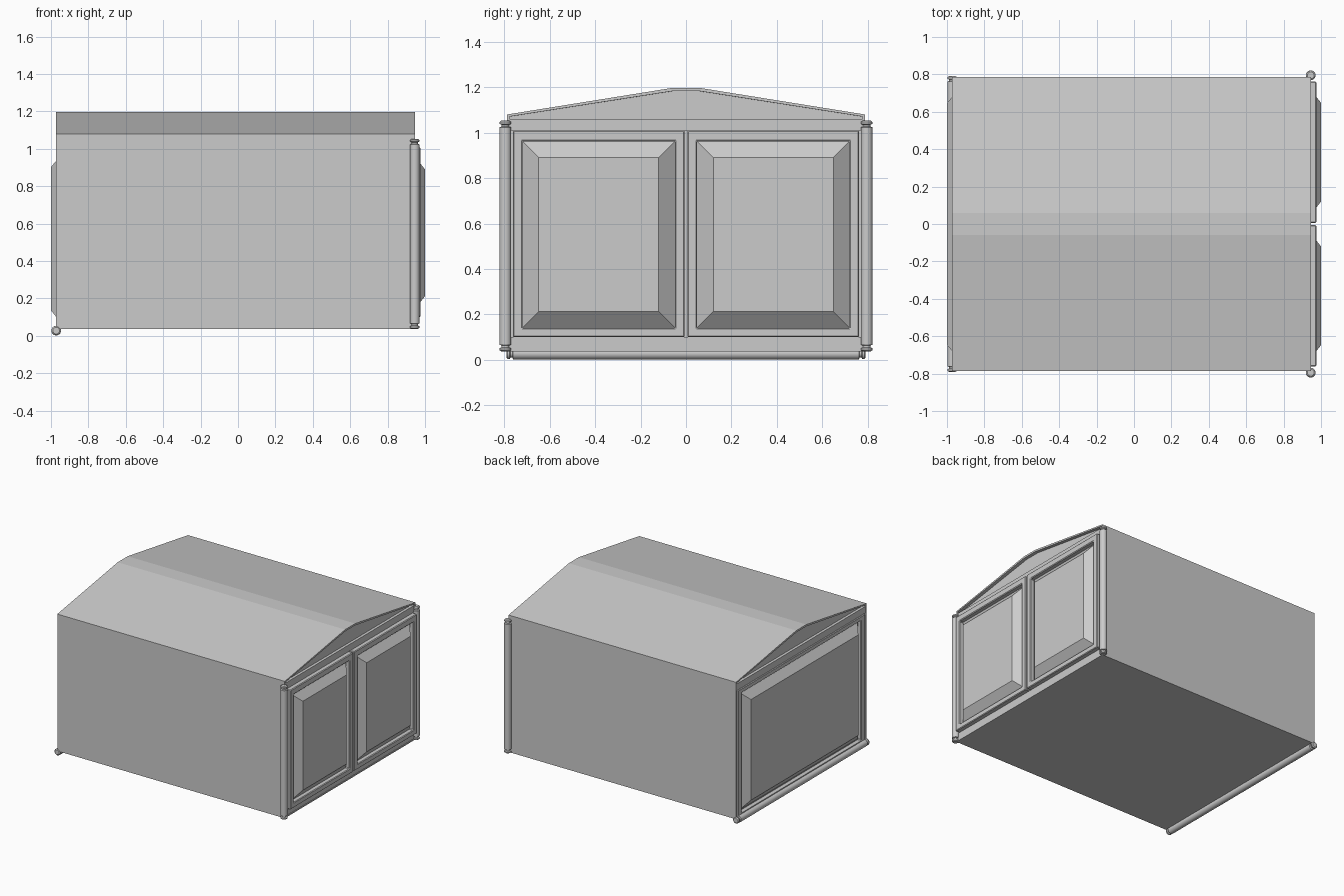
import bpy, bmesh, math
from mathutils import Matrix, Vector

if "Cube" in bpy.data.objects:
    bpy.data.objects.remove(bpy.data.objects["Cube"], do_unlink=True)

grey = bpy.data.materials.new("plain grey")
grey.use_nodes = True
colour = (0.6, 0.6, 0.6, 1)
grey.diffuse_color = colour
grey.node_tree.nodes["Principled BSDF"].inputs["Base Color"].default_value = colour


def finish(name, bm, smooth=False):
    bmesh.ops.recalc_face_normals(bm, faces=bm.faces)
    mesh = bpy.data.meshes.new(name)
    bm.to_mesh(mesh)
    bm.free()
    mesh.materials.append(grey)
    obj = bpy.data.objects.new(name, mesh)
    bpy.context.collection.objects.link(obj)
    if smooth:
        bpy.ops.object.select_all(action="DESELECT")
        obj.select_set(True)
        bpy.context.view_layer.objects.active = obj
        bpy.ops.object.shade_smooth_by_angle(angle=math.radians(35))
    return obj


def loop(bm, x, points):
    return [bm.verts.new((x, y, z)) for y, z in points]


def bridge(bm, a, b):
    for i in range(len(a)):
        j = (i + 1) % len(a)
        bm.faces.new((a[i], a[j], b[j], b[i]))


def rect(y0, y1, z0, z1, inset=0):
    return [(y0 + inset, z0 + inset), (y1 - inset, z0 + inset),
            (y1 - inset, z1 - inset), (y0 + inset, z1 - inset)]


def loft(name, sections):
    """Closed solid through (x, outline) sections."""
    bm = bmesh.new()
    loops = [loop(bm, x, pts) for x, pts in sections]
    for a, b in zip(loops, loops[1:]):
        bridge(bm, a, b)
    bm.faces.new(loops[0])
    bm.faces.new(loops[-1])
    return finish(name, bm)


def frame(name, outer, inner, back, front):
    """Rectangular frame with an open middle."""
    bm = bmesh.new()
    loops = [loop(bm, x, p) for x, p in
             ((back, outer), (front, outer), (front, inner), (back, inner))]
    for i in range(4):
        bridge(bm, loops[i], loops[(i + 1) % 4])
    obj = finish(name, bm)
    bevel = obj.modifiers.new("soft edge", "BEVEL")
    bevel.width = 0.005
    bevel.segments = 1


def door(name, s, outer, opening, back, front, face):
    """Frame around a raised panel with sloped borders; s is the end it faces."""
    frame(name + "_frame", rect(*outer), rect(*opening), s * back, s * front)
    loft(name + "_panel", [(s * back, rect(*opening)), (s * (front - 0.033), rect(*opening)),
                           (s * face, rect(*opening, inset=0.072))])


def rod(name, length, matrix):
    """Turned hinge rod with a neck and a collar at each end."""
    h = length / 2
    half = [(0, h), (0.018, h), (0.025, h - 0.005), (0.025, h - 0.014), (0.017, h - 0.018),
            (0.017, h - 0.026), (0.026, h - 0.029)]
    profile = half + [(r, -z) for r, z in reversed(half)]
    bm = bmesh.new()
    verts = [bm.verts.new((r, 0, z)) for r, z in profile]
    edges = [bm.edges.new(p) for p in zip(verts, verts[1:])]
    bmesh.ops.spin(bm, geom=verts + edges, axis=(0, 0, 1), cent=(0, 0, 0),
                   angle=math.tau, steps=24)
    bmesh.ops.remove_doubles(bm, verts=bm.verts, dist=0.0001)
    bmesh.ops.transform(bm, matrix=matrix, verts=bm.verts)
    finish(name, bm, smooth=True)


# Body with a low pitched roof and recessed ends
LEFT, RIGHT = -0.972, 0.945
half_roof = [(0.787, 0.037), (0.787, 1.08), (0.06, 1.197)]
outline = half_roof + [(-y, z) for y, z in reversed(half_roof)]
bm = bmesh.new()
ends = [loop(bm, LEFT, outline), loop(bm, RIGHT, outline)]
bridge(bm, *ends)
caps = [bm.faces.new(e) for e in ends]
bmesh.ops.recalc_face_normals(bm, faces=bm.faces)
for cap in caps:
    bmesh.ops.inset_region(bm, faces=[cap], thickness=0.014)
    bmesh.ops.inset_region(bm, faces=[cap], thickness=0.0005, depth=-0.025)
finish("body", bm)

# Cross rails at each end, above and below the doors
for end, x, s in (("double_door", RIGHT, 1), ("flap", LEFT, -1)):
    loft(end + "_header", [(x - s * 0.04, rect(-0.78, 0.78, 1.01, 1.06)),
                           (x - s * 0.004, rect(-0.78, 0.78, 1.01, 1.06))])
loft("door_sill", [(0.9, rect(-0.78, 0.78, 0.04, 0.1)), (0.941, rect(-0.78, 0.78, 0.04, 0.1))])

# Pair of hinged doors
for side, s in (("front", -1), ("back", 1)):
    ys = sorted((s * 0.006, s * 0.762))
    yo = sorted((s * 0.048, s * 0.72))
    door(side + "_door", 1, (*ys, 0.1, 1.01), (*yo, 0.14, 0.962), 0.915, 0.975, 1.0)
    rod(side + "_door_hinge", 1.015, Matrix.Translation((0.945, s * 0.795, 0.545)))

# Single flap, hinged along its lower edge
door("flap", -1, (-0.768, 0.768, 0.04, 1.008), (-0.718, 0.718, 0.064, 0.974),
     0.94, 0.974, 1.0)
rod("flap_hinge", 1.58, Matrix.Translation((-0.972, 0, 0.028)) @ Matrix.Rotation(math.pi / 2, 4, "X"))
